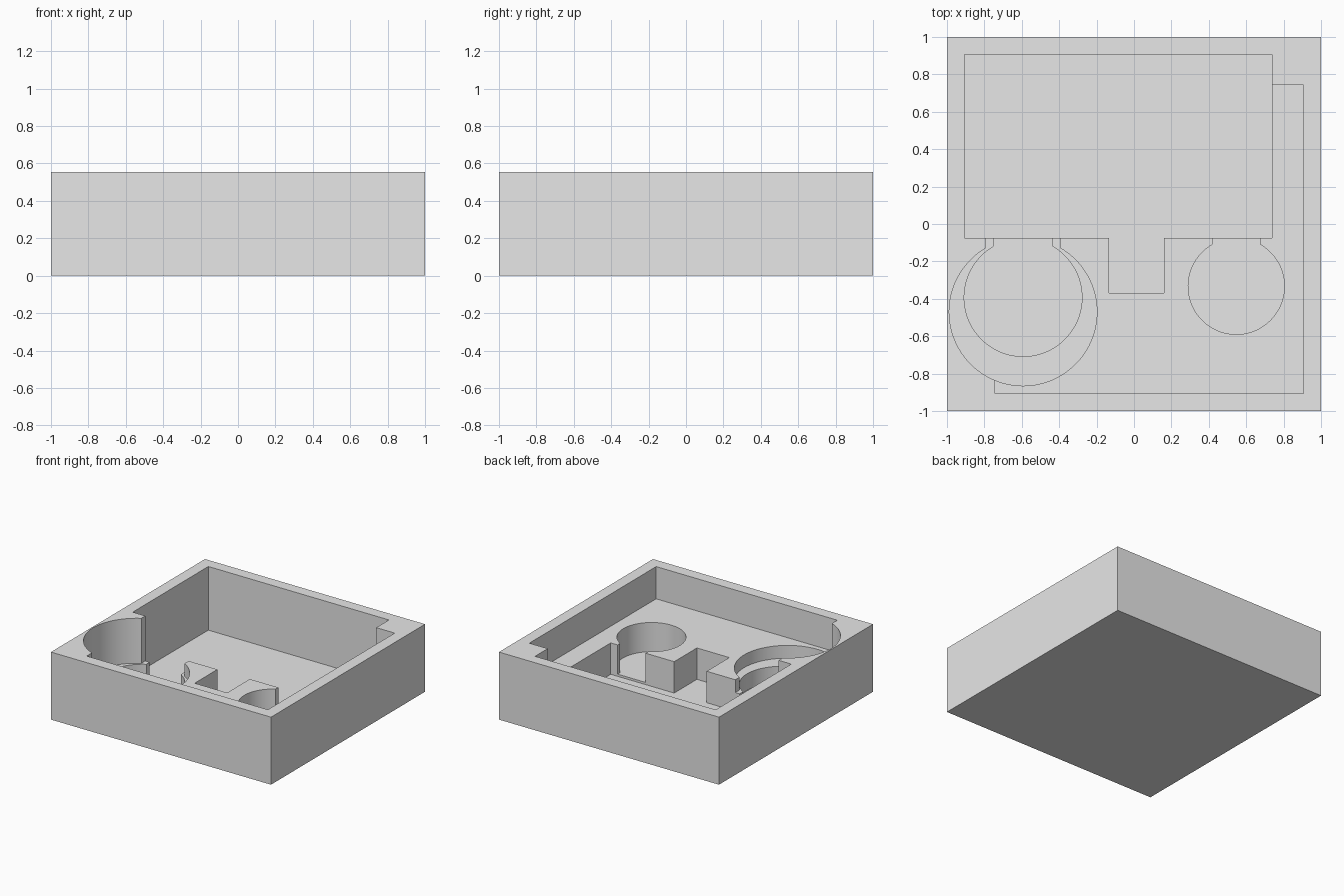
import bpy, bmesh, math

if "Cube" in bpy.data.objects:
    bpy.data.objects.remove(bpy.data.objects["Cube"], do_unlink=True)

TOP = 0.555        # rim height
OVER = 0.1         # how far cutters rise above the rim
WALL_Y = -0.075    # front edge of the deep compartment

grey = bpy.data.materials.new("plain_grey")
grey.use_nodes = True
colour = (0.8, 0.8, 0.8, 1)
grey.diffuse_color = colour
grey.node_tree.nodes["Principled BSDF"].inputs["Base Color"].default_value = colour


def prism(name, outline, z0, z1):
    """Extrude a counter-clockwise outline from z0 to z1."""
    bm = bmesh.new()
    base = bm.faces.new([bm.verts.new((x, y, z0)) for x, y in outline])
    top = bmesh.ops.extrude_face_region(bm, geom=[base])["geom"]
    verts = [v for v in top if isinstance(v, bmesh.types.BMVert)]
    bmesh.ops.translate(bm, verts=verts, vec=(0, 0, z1 - z0))
    bmesh.ops.recalc_face_normals(bm, faces=bm.faces)
    mesh = bpy.data.meshes.new(name)
    bm.to_mesh(mesh)
    bm.free()
    mesh.materials.append(grey)
    obj = bpy.data.objects.new(name, mesh)
    bpy.context.collection.objects.link(obj)
    return obj


def rect(x0, x1, y0, y1):
    return [(x0, y0), (x1, y0), (x1, y1), (x0, y1)]


def keyhole(cx, cy, r, half_neck, steps=96):
    """Round pocket with a straight neck opening into the deep compartment."""
    gap = math.asin(half_neck / r)
    start = math.pi / 2 + gap
    sweep = 2 * (math.pi - gap)
    arc = [(cx + r * math.cos(start + sweep * i / steps),
            cy + r * math.sin(start + sweep * i / steps)) for i in range(steps + 1)]
    mouth = WALL_Y + 0.03
    return arc + [(cx + half_neck, mouth), (cx - half_neck, mouth)]


# Solid block
tray = prism("tray", rect(-1, 1, -1, 1), 0, TOP)

# Deep compartment with a square notch in its front edge
compartment = [(-0.905, WALL_Y), (-0.135, WALL_Y), (-0.135, -0.37), (0.16, -0.37),
               (0.16, WALL_Y), (0.737, WALL_Y), (0.737, 0.907), (-0.905, 0.907)]
notch = rect(-0.135, 0.16, -0.37, 0.3)
deep = rect(-0.905, 0.737, WALL_Y, 0.907)

# Pockets: outline and floor height
pockets = [
    ("shallow_recess", rect(-0.742, 0.905, -0.905, 0.742), 0.29),
    ("compartment", compartment, 0.032),
    ("large_round_ledge", keyhole(-0.593, -0.47, 0.395, 0.197), 0.185),
    ("large_round_pocket", keyhole(-0.593, -0.393, 0.315, 0.157), 0.05),
    ("small_round_pocket", keyhole(0.547, -0.333, 0.257, 0.128), 0.05),
]
for name, outline, floor in pockets:
    cutter = prism(name + "_cutter", outline, floor, TOP + OVER)
    cutter.hide_render = True
    mod = tray.modifiers.new(name, "BOOLEAN")
    mod.operation = "DIFFERENCE"
    mod.solver = "EXACT"
    mod.object = cutter
    bpy.context.view_layer.objects.active = tray
    bpy.ops.object.modifier_apply(modifier=name)
    bpy.data.objects.remove(cutter, do_unlink=True)

# Smooth round walls, crisp edges
bpy.ops.object.select_all(action="DESELECT")
tray.select_set(True)
bpy.context.view_layer.objects.active = tray
bpy.ops.object.shade_smooth_by_angle(angle=math.radians(30))
